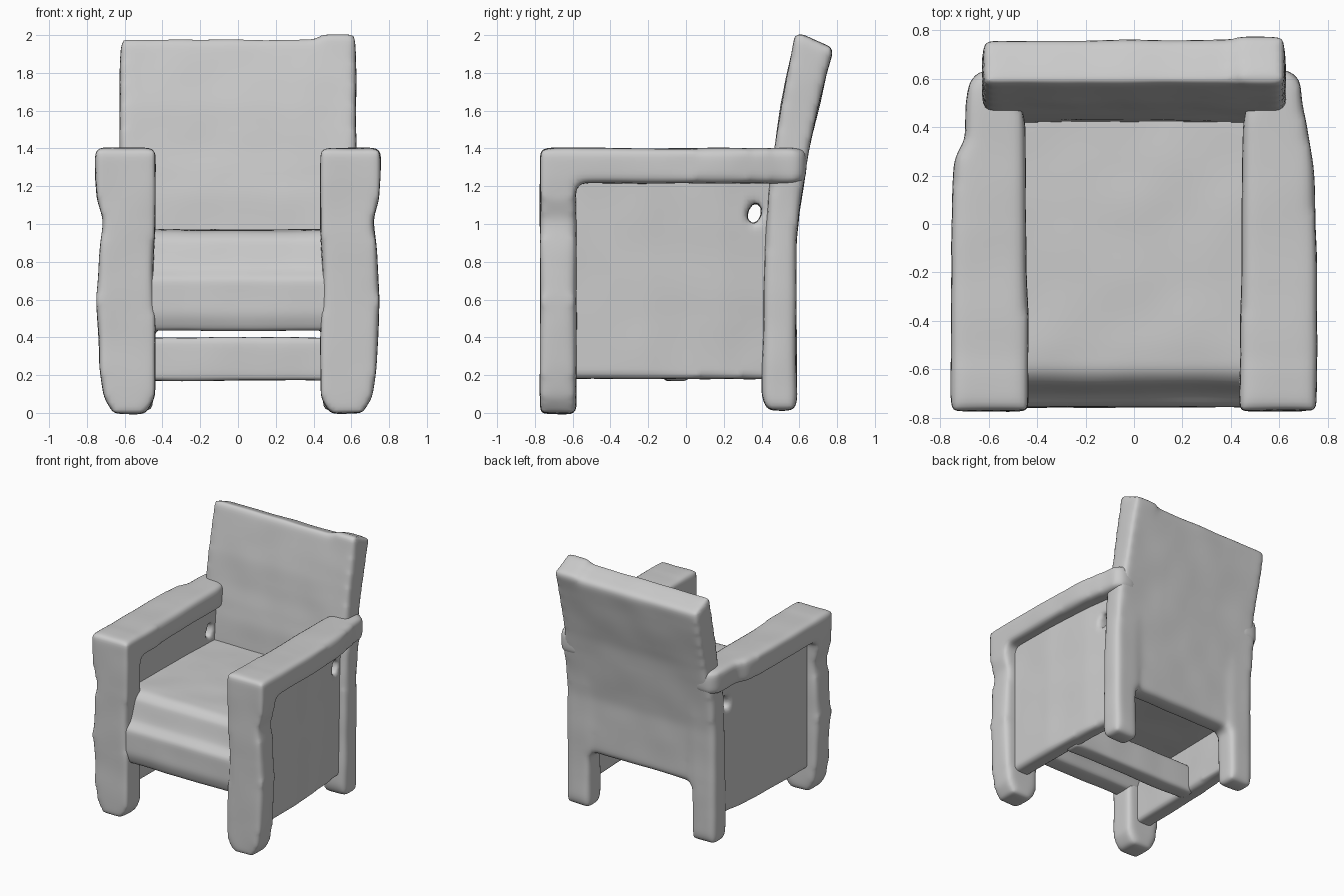
import bpy
import bmesh
from mathutils import noise

cube = bpy.data.objects.get("Cube")
if cube:
    bpy.data.objects.remove(cube, do_unlink=True)

grey = bpy.data.materials.new("soft grey")
grey.use_nodes = True
GREY = (0.6, 0.6, 0.6, 1)
grey.diffuse_color = GREY
grey.node_tree.nodes["Principled BSDF"].inputs["Base Color"].default_value = GREY


def prism(name, plane, outline, low, high, side=1):
    """Extrude an outline drawn in the xy, xz or yz plane along the third axis."""
    place = {"xy": lambda a, b, c: (a * side, b, c),
             "xz": lambda a, b, c: (a * side, c, b),
             "yz": lambda a, b, c: (c * side, a, b)}[plane]
    bm = bmesh.new()
    ends = [[bm.verts.new(place(a, b, c)) for a, b in outline] for c in (low, high)]
    for ring in ends:
        bm.faces.new(ring)
    for i in range(len(outline)):
        j = (i + 1) % len(outline)
        bm.faces.new((ends[0][i], ends[0][j], ends[1][j], ends[1][i]))
    bmesh.ops.recalc_face_normals(bm, faces=bm.faces)
    mesh = bpy.data.meshes.new(name)
    bm.to_mesh(mesh)
    bm.free()
    obj = bpy.data.objects.new(name, mesh)
    bpy.context.collection.objects.link(obj)
    return obj


def merge(name, parts):
    """Join overlapping pieces so that softening fuses them into one part."""
    with bpy.context.temp_override(active_object=parts[0], object=parts[0],
                                   selected_objects=parts,
                                   selected_editable_objects=parts):
        bpy.ops.object.join()
    parts[0].name = name
    return parts[0]


def soften(obj, rounds=12, wobble=0.006):
    """Round the part off like clay and give its faces a gentle hand-made wobble."""
    remesh = obj.modifiers.new("clay", 'REMESH')
    remesh.mode = 'VOXEL'
    remesh.voxel_size = 0.022
    smooth = obj.modifiers.new("round", 'SMOOTH')
    smooth.factor = 0.5
    smooth.iterations = rounds
    graph = bpy.context.evaluated_depsgraph_get()
    mesh = bpy.data.meshes.new_from_object(obj.evaluated_get(graph))
    obj.modifiers.clear()
    obj.data = mesh
    moves = [v.normal * noise.noise(v.co * 4) * wobble for v in mesh.vertices]
    for v, move in zip(mesh.vertices, moves):
        v.co += move
    mesh.materials.clear()
    mesh.materials.append(grey)
    mesh.polygons.foreach_set("use_smooth", [True] * len(mesh.polygons))


# Upholstered seat with a stepped front apron hanging below its underside
seat = [(-.73, .435), (-.76, .52), (-.755, .71), (-.70, .765), (-.685, .82),
        (-.66, .92), (-.61, .965), (-.5, .97), (.1, .97), (.48, .96), (.48, .54),
        (-.54, .54), (-.60, .435)]
soften(prism("seat", "yz", seat, -.56, .56), rounds=6)

# Leaning backrest fused with the two rear legs
lower = [(.415, .45), (.42, .95), (.435, 1.15), (.47, 1.4), (.575, 1.4),
         (.65, 1.4), (.605, 1.1), (.575, .9), (.57, .45)]
upper = [(.45, 1.28), (.47, 1.4), (.50, 1.62), (.575, 1.98), (.605, 1.98),
         (.77, 1.91), (.71, 1.65), (.65, 1.4), (.63, 1.28)]
corner = [(.54, 1.8), (.575, 2.01), (.61, 2.01), (.785, 1.93), (.745, 1.8)]
rear_leg = [(.43, .01), (.40, .08), (.405, .3), (.42, .95), (.435, 1.15), (.455, 1.3),
            (.635, 1.3), (.605, 1.1), (.585, .9), (.585, .3), (.59, .06), (.57, .01)]
frame = [prism("backrest", "yz", lower, -.6, .6),
         prism("upper_back", "yz", upper, -.625, .625),
         prism("raised_corner", "yz", corner, .43, .625)]
frame += [prism("rear_leg", "yz", rear_leg, .45, .655, s) for s in (1, -1)]
soften(merge("backrest_and_rear_legs", frame), rounds=14)

# Stretcher board under the seat
stretcher = [(-.12, .17), (-.12, .4), (.02, .4), (.02, .17)]
soften(prism("stretcher", "yz", stretcher, -.57, .57), rounds=6)

# Outlines shared by the left and right sides
front_leg = [(.49, -.005), (.66, -.005), (.71, .08), (.735, .25), (.75, .6), (.735, .85),
             (.715, 1.02), (.75, 1.13), (.755, 1.405), (.435, 1.405), (.435, 1),
             (.45, .75), (.435, .42), (.44, .08)]
arm_front = [(.45, .42), (.435, -.765), (.755, -.765), (.755, -.1)]
arm_rear = {"left": [(.74, .25), (.715, .4), (.69, .5), (.685, .59)],
            "right": [(.745, .27), (.70, .35), (.695, .5), (.68, .59)]}
arm_end = [(.64, .635), (.5, .635)]
panel = [(.52, -.66), (.66, -.66), (.655, -.2), (.63, .2), (.585, .52), (.5, .52)]
hole = [(.32, 1.02), (.36, .99), (.395, 1.03), (.4, 1.09), (.37, 1.125), (.335, 1.09)]

for label, side in (("left", 1), ("right", -1)):
    # Front leg fused with the armrest
    arm = arm_front + arm_rear[label] + arm_end
    arm_parts = [prism("front_leg", "xz", front_leg, -.773, -.58, side),
                 prism("armrest", "xy", arm, 1.215, 1.4, side)]
    soften(merge(label + "_front_leg_and_armrest", arm_parts), rounds=14)

    # Side panel with a small opening near the rear leg
    side_panel = prism(label + "_side_panel", "xy", panel, .18, 1.3, side)
    cutter = prism(label + "_opening_cutter", "yz", hole, .3, .9, side)
    cutter.hide_render = True
    cutter.hide_set(True)
    cut = side_panel.modifiers.new("opening", 'BOOLEAN')
    cut.operation = 'DIFFERENCE'
    cut.solver = 'EXACT'
    cut.object = cutter
    soften(side_panel, rounds=3, wobble=0.005)
